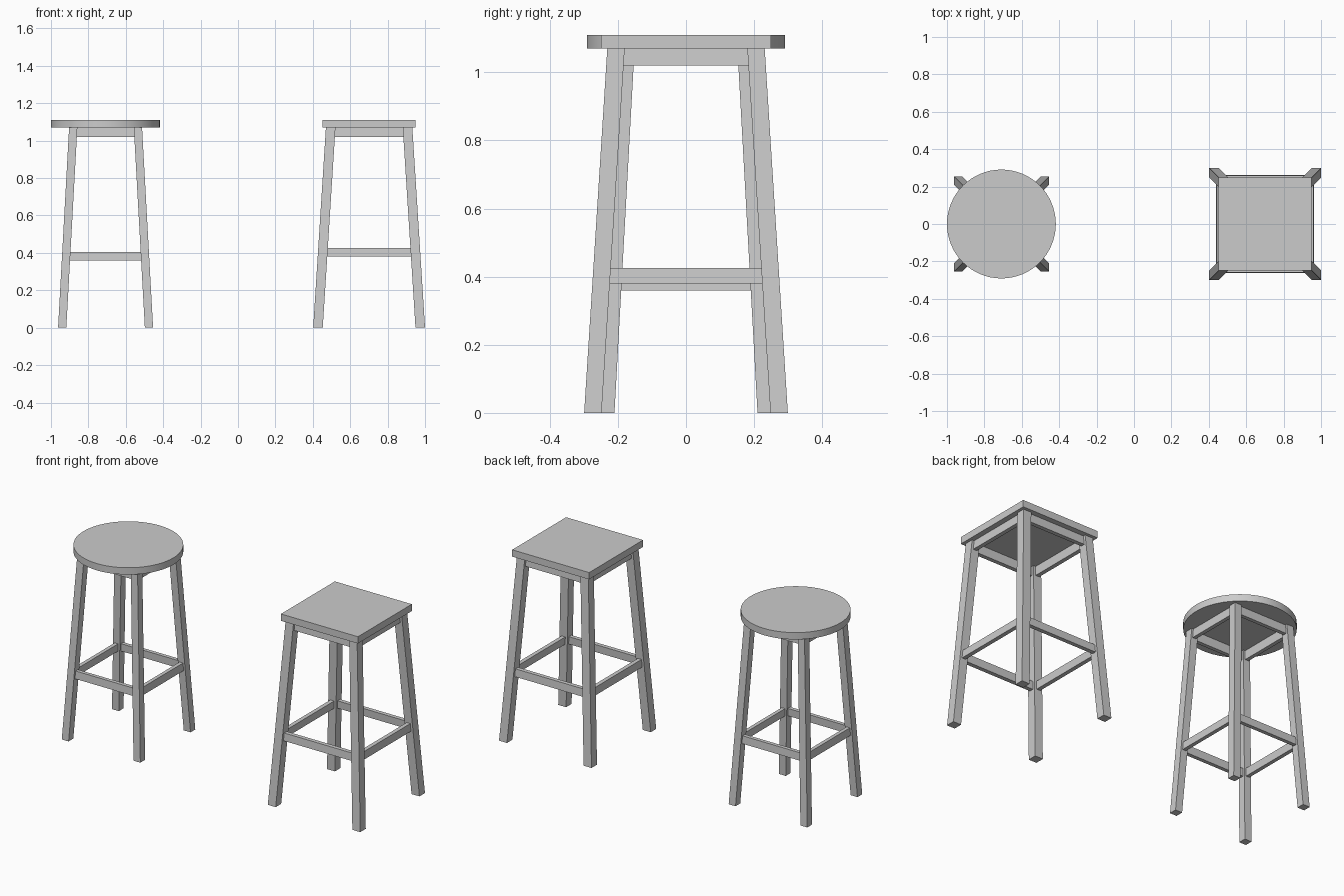
import bpy
from math import pi

if "Cube" in bpy.data.objects:
    bpy.data.objects.remove(bpy.data.objects["Cube"])

Z_SEAT, Z_TOP = 1.07, 1.11


def add_object(name, verts, faces, loc, turn=0.0):
    mesh = bpy.data.meshes.new(name)
    mesh.from_pydata(verts, [], faces)
    obj = bpy.data.objects.new(name, mesh)
    bpy.context.collection.objects.link(obj)
    obj.location = loc
    obj.rotation_euler.z = turn
    return obj


def sheared_box(name, low, high, loc, turn):
    """Six-sided block between two (x0, x1, y0, y1, z) rectangles."""
    verts = []
    for x0, x1, y0, y1, z in (low, high):
        verts += [(x0, y0, z), (x1, y0, z), (x1, y1, z), (x0, y1, z)]
    faces = [(3, 2, 1, 0), (4, 5, 6, 7)]
    faces += [(i, (i + 1) % 4, (i + 1) % 4 + 4, i + 4) for i in range(4)]
    return add_object(name, verts, faces, loc, turn)


def build_frame(prefix, cx, foot, head, leg_w, rail_z, bar_t):
    """Four splayed legs, seat aprons and foot rails."""
    def outer(z):
        return foot + (head - foot) * z / Z_SEAT

    def leg_slice(z):
        o = outer(z)
        return (o - leg_w, o, o - leg_w, o, z)

    def bar_slice(z):
        inner = outer(z) - leg_w
        mid = outer(z) - leg_w / 2
        return (-inner, inner, mid - bar_t / 2, mid + bar_t / 2, z)

    loc = (cx, 0, 0)
    for i, side in enumerate(("back", "left", "front", "right")):
        turn = i * pi / 2
        sheared_box(f"{prefix}_leg_{i + 1}", leg_slice(0), leg_slice(Z_SEAT), loc, turn)
        sheared_box(f"{prefix}_{side}_apron", bar_slice(1.02), bar_slice(Z_SEAT), loc, turn)
        sheared_box(f"{prefix}_{side}_foot_rail", bar_slice(rail_z[0]), bar_slice(rail_z[1]), loc, turn)


# Round stool
build_frame("round_stool", -0.708, 0.254, 0.195, 0.044, (0.36, 0.405), 0.022)
bpy.ops.mesh.primitive_cylinder_add(vertices=64, radius=0.291, depth=Z_TOP - Z_SEAT,
                                    location=(-0.709, 0, (Z_SEAT + Z_TOP) / 2))
bpy.context.object.name = "round_seat"
bpy.ops.object.shade_smooth_by_angle()

# Square stool
build_frame("square_stool", 0.701, 0.299, 0.231, 0.051, (0.38, 0.425), 0.024)
h = 0.249
sheared_box("square_seat", (-h, h, -h, h, Z_SEAT), (-h, h, -h, h, Z_TOP), (0.701, 0, 0), 0)
